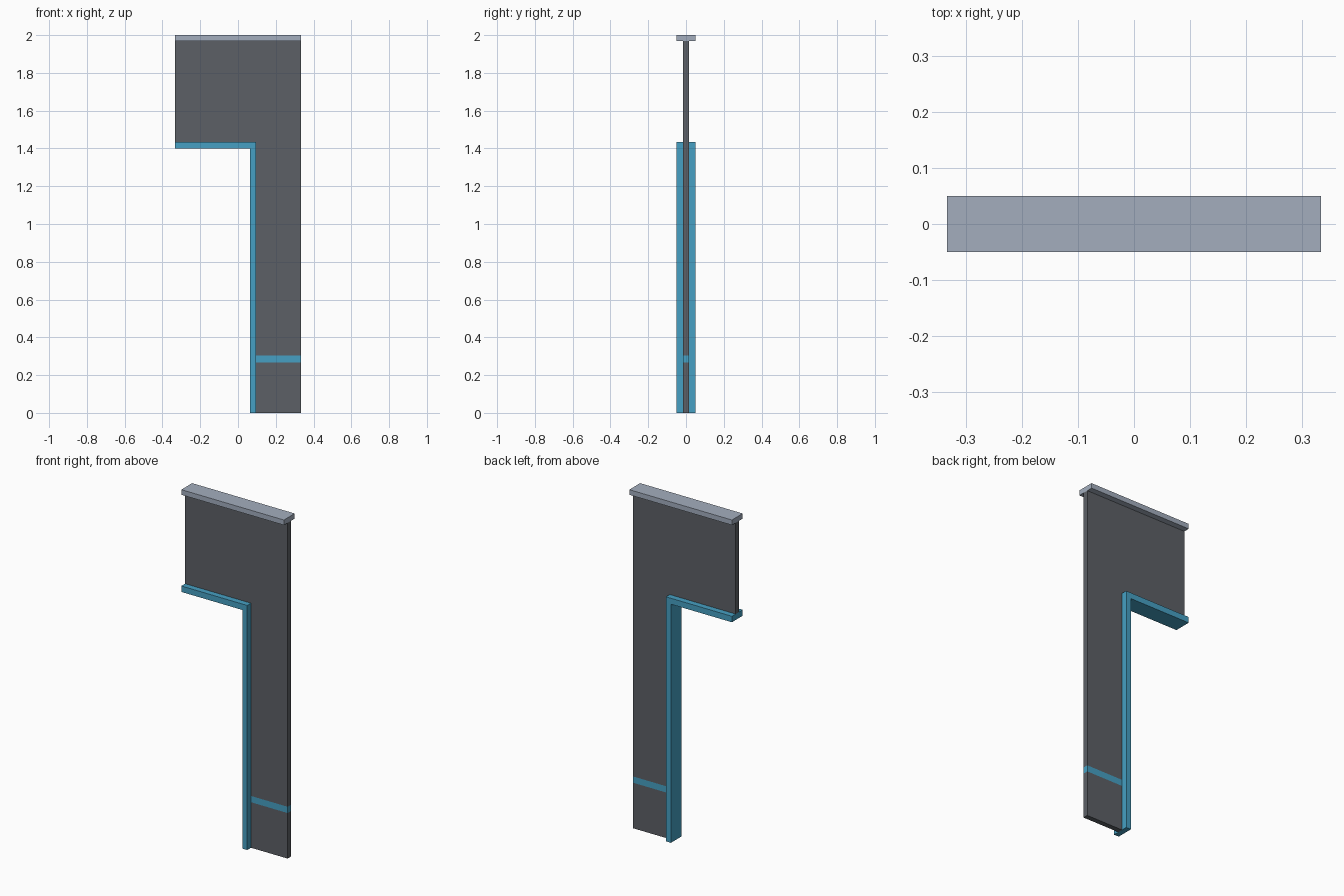
import bpy
import bmesh

cube = bpy.data.objects.get("Cube")
if cube:
    bpy.data.objects.remove(cube, do_unlink=True)


def material(name, rgb):
    m = bpy.data.materials.new(name)
    m.use_nodes = True
    m.diffuse_color = (*rgb, 1)
    m.node_tree.nodes["Principled BSDF"].inputs["Base Color"].default_value = (*rgb, 1)
    return m


GREY = material("dark grey", (0.107, 0.117, 0.133))
BLUE = material("blue", (0.061, 0.352, 0.546))
PALE = material("pale blue grey", (0.366, 0.423, 0.515))


def slab(name, outline, depth, mats, band=None):
    """Extrude an x-z outline evenly about y = 0; band paints a height range with the second material."""
    bm = bmesh.new()
    face = bm.faces.new([bm.verts.new((x, -depth / 2, z)) for x, z in outline])
    grown = bmesh.ops.extrude_face_region(bm, geom=[face])["geom"]
    bmesh.ops.translate(bm, vec=(0, depth, 0),
                        verts=[g for g in grown if isinstance(g, bmesh.types.BMVert)])
    bmesh.ops.recalc_face_normals(bm, faces=bm.faces)
    if band:
        for z in band:
            bmesh.ops.bisect_plane(bm, geom=bm.verts[:] + bm.edges[:] + bm.faces[:],
                                   plane_co=(0, 0, z), plane_no=(0, 0, 1))
        for f in bm.faces:
            if band[0] < f.calc_center_median().z < band[1] and abs(f.normal.z) < 0.5:
                f.material_index = 1
    mesh = bpy.data.meshes.new(name)
    bm.to_mesh(mesh)
    bm.free()
    for m in mats:
        mesh.materials.append(m)
    obj = bpy.data.objects.new(name, mesh)
    bpy.context.collection.objects.link(obj)
    return obj


W = 0.333               # half width
IN, OUT = 0.063, 0.095  # upright trim, left and right edges
LOW, HIGH = 1.40, 1.435  # level trim, bottom and top
CAP = 1.97              # underside of the cap

# Thin wall panel with a painted stripe around its foot
slab("wall_panel", [(OUT, 0), (W, 0), (W, CAP), (-W, CAP), (-W, HIGH), (OUT, HIGH)],
     0.03, [GREY, BLUE], band=(0.267, 0.304))

# Trim lining the opening
slab("opening_trim", [(IN, 0), (OUT, 0), (OUT, HIGH), (-W, HIGH), (-W, LOW), (IN, LOW)],
     0.1, [BLUE])

# Cap along the top edge
slab("top_cap", [(-W, CAP), (W, CAP), (W, 2), (-W, 2)], 0.1, [PALE])
